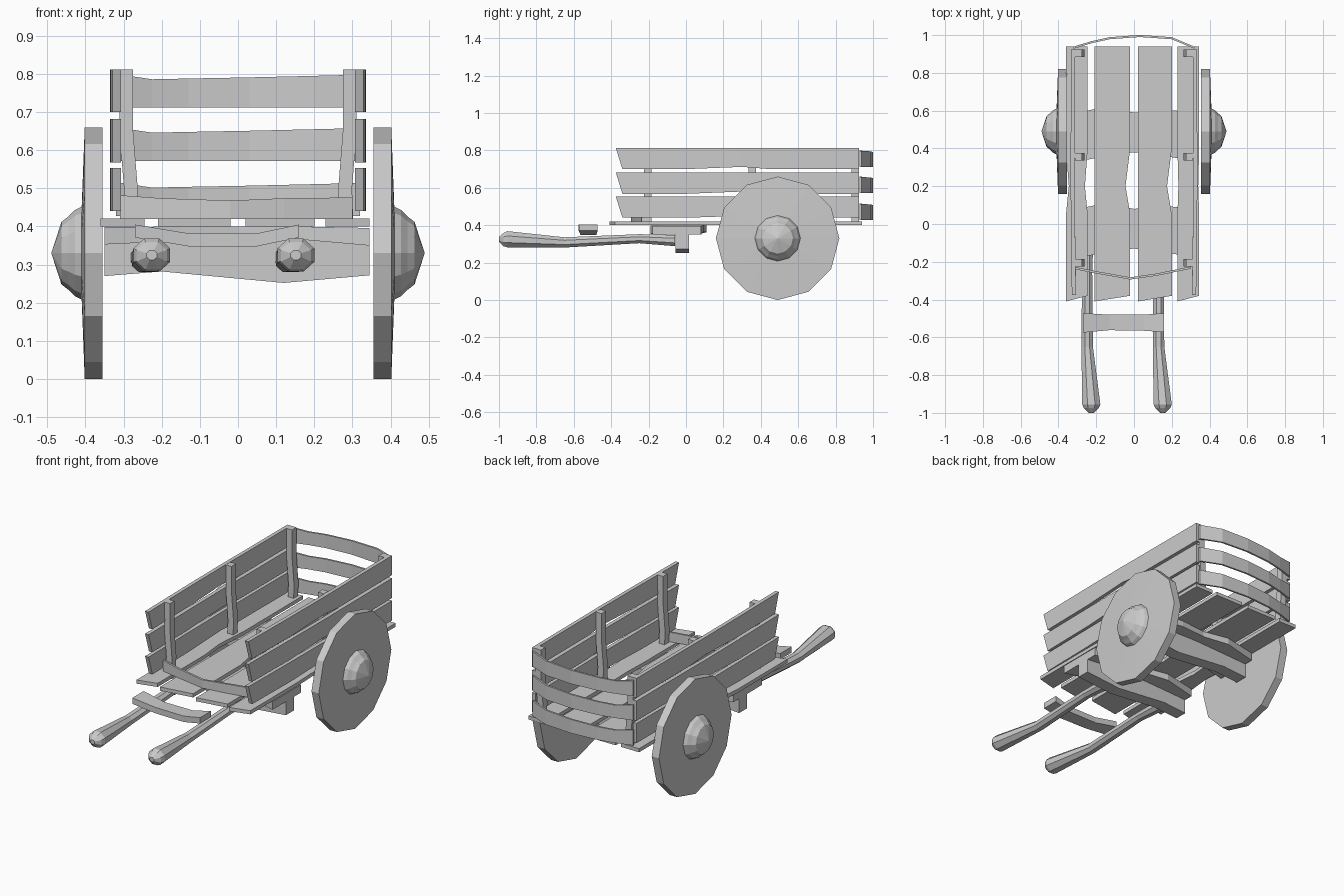
import bpy, bmesh
from math import sin, cos, tau


def finish(name, bm, mirror=False):
    bmesh.ops.recalc_face_normals(bm, faces=bm.faces)
    me = bpy.data.meshes.new(name)
    bm.to_mesh(me)
    bm.free()
    ob = bpy.data.objects.new(name, me)
    bpy.context.collection.objects.link(ob)
    if mirror:
        ob.modifiers.new("mirror", 'MIRROR')
    return ob


def loft(name, sections, mirror=False):
    """Skin equal-sized rings of points and cap both ends."""
    bm = bmesh.new()
    rings = [[bm.verts.new(p) for p in s] for s in sections]
    n = len(rings[0])
    for a, b in zip(rings, rings[1:]):
        for i in range(n):
            j = (i + 1) % n
            bm.faces.new((a[i], a[j], b[j], b[i]))
    bm.faces.new(rings[0])
    bm.faces.new(rings[-1])
    return finish(name, bm, mirror)


def across(x, y0, y1, z0, z1):
    """Rectangular section of a board running along x."""
    return [(x, y0, z0), (x, y1, z0), (x, y1, z1), (x, y0, z1)]


def lathe_x(name, profile, sides):
    """Rings of (x, radius) around the wheel axle, mirrored to both sides."""
    return loft(name, [[(x, 0.49 + r * sin(tau * i / sides), 0.33 + r * cos(tau * i / sides))
                        for i in range(sides)] for x, r in profile], True)


# wheels and hubs
lathe_x("wheel", [(0.356, 0.33), (0.402, 0.33), (0.41, 0.12)], 12)
lathe_x("hub", [(0.40, 0.122), (0.41, 0.122), (0.428, 0.113), (0.445, 0.096),
                (0.463, 0.082), (0.489, 0.002)], 12)

# floor planks: left and right edges at front, middle and back
floor = [(-0.36, -0.245, -0.345, -0.26), (-0.21, -0.02, -0.21, -0.045),
         (0.02, 0.20, 0.02, 0.175), (0.23, 0.345, 0.235, 0.34)]
for l, r, ml, mr in floor:
    rows = [(l, -0.41, r, -0.38), (l, 0.05, r, 0.05), (ml, 0.2, mr, 0.2),
            (l, 0.4, r, 0.4), (l, 0.94, r, 0.94)]
    loft("floor_plank", [[(a, ya, 0.40), (b, yb, 0.40), (b, yb, 0.421), (a, ya, 0.421)]
                         for a, ya, b, yb in rows])

# side boards with slanted front ends
for z0, z1, sag in [(0.44, 0.553, 0.01), (0.568, 0.682, 0.012), (0.70, 0.812, 0.012)]:
    rows = [(-0.34, -0.375, 0, 0.318), (0.0, 0.0, 0, 0.323), (0.3, 0.3, sag, 0.325),
            (0.45, 0.45, 0, 0.324), (0.925, 0.925, 0, 0.322)]
    loft("side_board", [[(x - 0.011, yb, z0 + s), (x + 0.011, yb, z0 + s),
                         (x + 0.011, yt, z1), (x - 0.011, yt, z1)]
                        for yb, yt, s, x in rows], True)

# upright posts inside the side boards
for y in (-0.205, 0.355, 0.905):
    rows = [(0.284, 0.415), (0.281, 0.5), (0.293, 0.65), (0.294, 0.812)]
    loft("side_post", [[(x + dx, y + dy, z) for dx, dy in
                        ((-0.018, -0.02), (0.018, -0.02), (0.018, 0.02), (-0.018, 0.02))]
                       for x, z in rows], True)

# bowed back rails
for z in (0.428, 0.572, 0.712):
    rows = [(-0.32, 0.928, 0.088), (-0.225, 0.957, 0.074), (-0.13, 0.978, 0.076),
            (0.03, 0.99, 0.079), (0.2, 0.978, 0.083), (0.32, 0.928, 0.086)]
    loft("back_rail", [across(x, y, y + 0.011, z, z + h) for x, y, h in rows])

# bowed front rail
loft("front_rail", [across(x, y - 0.012, y, 0.42, z) for x, y, z in
                    [(-0.31, -0.228, 0.482), (-0.2, -0.25, 0.474), (-0.02, -0.282, 0.468),
                     (0.12, -0.262, 0.474), (0.30, -0.225, 0.476)]])

# cross plates under the floor, with a beam below each
for y in (-0.02, 0.49):
    loft("cross_plate", [across(x, y + a, y + b, z0, z1) for x, a, b, z0, z1 in
                         [(-0.35, -0.17, 0.09, 0.353, 0.398), (-0.15, -0.13, 0.13, 0.362, 0.40),
                          (0.0, -0.11, 0.10, 0.368, 0.40), (0.16, -0.13, 0.115, 0.366, 0.40),
                          (0.345, -0.16, 0.10, 0.35, 0.396)]])
    loft("cross_beam", [across(x, y - 0.037, y + 0.037, z, 0.368) for x, z in
                        [(-0.35, 0.27), (-0.2, 0.282), (0.12, 0.252), (0.345, 0.272)]])

# pull handles: y, centre x, centre z, radius
path = [(-0.06, -0.247, 0.318, 0.036), (-0.25, -0.248, 0.328, 0.029),
        (-0.65, -0.248, 0.308, 0.033), (-0.955, -0.226, 0.325, 0.052),
        (-0.975, -0.226, 0.323, 0.043), (-1.0, -0.226, 0.325, 0.015)]
for shift in (0, 0.378):
    loft("pull_handle", [[(x + shift + r * cos(tau * (i + 0.5) / 8), y,
                           z + 0.9 * r * sin(tau * (i + 0.5) / 8)) for i in range(8)]
                         for y, x, z, r in path])

# sagging crossbar joining the handles
loft("handle_crossbar", [across(x, a, b, z - 0.034, z) for x, a, b, z in
                         [(-0.27, -0.575, -0.472, 0.405), (-0.13, -0.562, -0.48, 0.382),
                          (0.05, -0.565, -0.48, 0.382), (0.16, -0.572, -0.472, 0.405)]])
